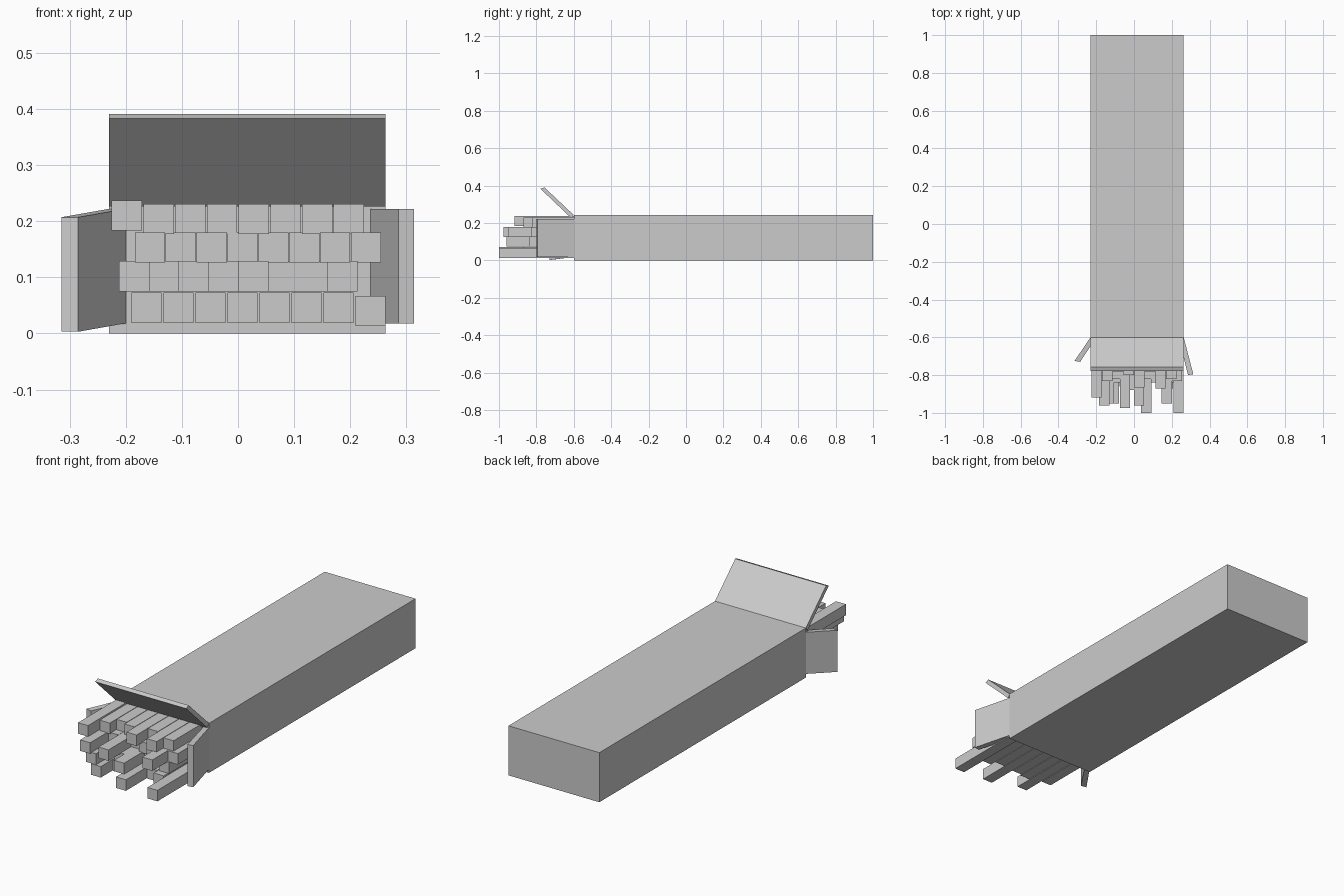
import bpy
import bmesh

default_cube = bpy.data.objects.get("Cube")
if default_cube:
    bpy.data.objects.remove(default_cube)

grey = bpy.data.materials.new("plain_grey")
grey.use_nodes = True
colour = (0.6, 0.6, 0.6, 1)
grey.diffuse_color = colour
grey.node_tree.nodes["Principled BSDF"].inputs["Base Color"].default_value = colour


def prism(name, outline, offset):
    """Extrude a flat outline along an offset vector."""
    bm = bmesh.new()
    face = bm.faces.new([bm.verts.new(point) for point in outline])
    result = bmesh.ops.extrude_face_region(bm, geom=[face])
    new_verts = [g for g in result["geom"] if isinstance(g, bmesh.types.BMVert)]
    bmesh.ops.translate(bm, verts=new_verts, vec=offset)
    bmesh.ops.recalc_face_normals(bm, faces=bm.faces)
    mesh = bpy.data.meshes.new(name)
    bm.to_mesh(mesh)
    bm.free()
    mesh.materials.append(grey)
    part = bpy.data.objects.new(name, mesh)
    bpy.context.scene.collection.objects.link(part)
    return part


def box(name, low, high):
    (x0, y0, z0), (x1, y1, z1) = low, high
    outline = [(x0, y0, z0), (x1, y0, z0), (x1, y0, z1), (x0, y0, z1)]
    return prism(name, outline, (0, y1 - y0, 0))


# Carton body
left, right, front, top = 0.263, -0.23, -0.6, 0.243
box("carton", (right, front, 0), (left, 1, top))

# Raised top flap
lid_profile = [(front, top), (-0.757, 0.391), (-0.778, 0.383), (-0.613, 0.226)]
prism("top_flap", [(right, y, z) for y, z in lid_profile], (left - right, 0, 0))


def side_flap(name, inner, outer, tip_inner, tip_outer, tip_y, drop):
    """Side flap hinged at the carton mouth, sagging by drop at its tip."""
    base = 0.018
    prism(name, [(inner, front, base), (outer, front, base),
                 (tip_outer, tip_y + 0.005, base - drop),
                 (tip_inner, tip_y, base - drop)], (0, 0, 0.204))


# Side flaps splayed outwards
side_flap("left_flap", 0.236, left, 0.286, 0.314, -0.8, 0)
side_flap("right_flap", -0.2, right, -0.285, -0.315, -0.73, 0.015)

# Sticks: row height, first centre, spacing, and how far each one pokes out
rows = [
    (0.046, -0.163, 0.057, (0.24, 0.35, 0.26, 0.25, 0.4, 0.24, 0.27, 0.4)),
    (0.102, -0.185, 0.053, (0.22, 0.35, 0.24, 0.28, 0.36, 0.2, 0.2, 0.24)),
    (0.153, -0.157, 0.055, (0.36, 0.22, 0.375, 0.2, 0.22, 0.24, 0.35, 0.23)),
    (0.204, -0.198, 0.0565, (0.318, 0.23, 0.18, 0.2, 0.265, 0.18, 0.27, 0.22)),
]
half = 0.027
for r, (z, start, step, lengths) in enumerate(rows):
    for i, length in enumerate(lengths):
        x = start + i * step
        lift = 0.006 if (r, i) == (3, 0) else -0.006 if (r, i) == (0, 7) else 0
        box(f"stick_{r + 1}_{i + 1}",
            (x - half, front - length, z + lift - half),
            (x + half, front + 0.1, z + lift + half))
